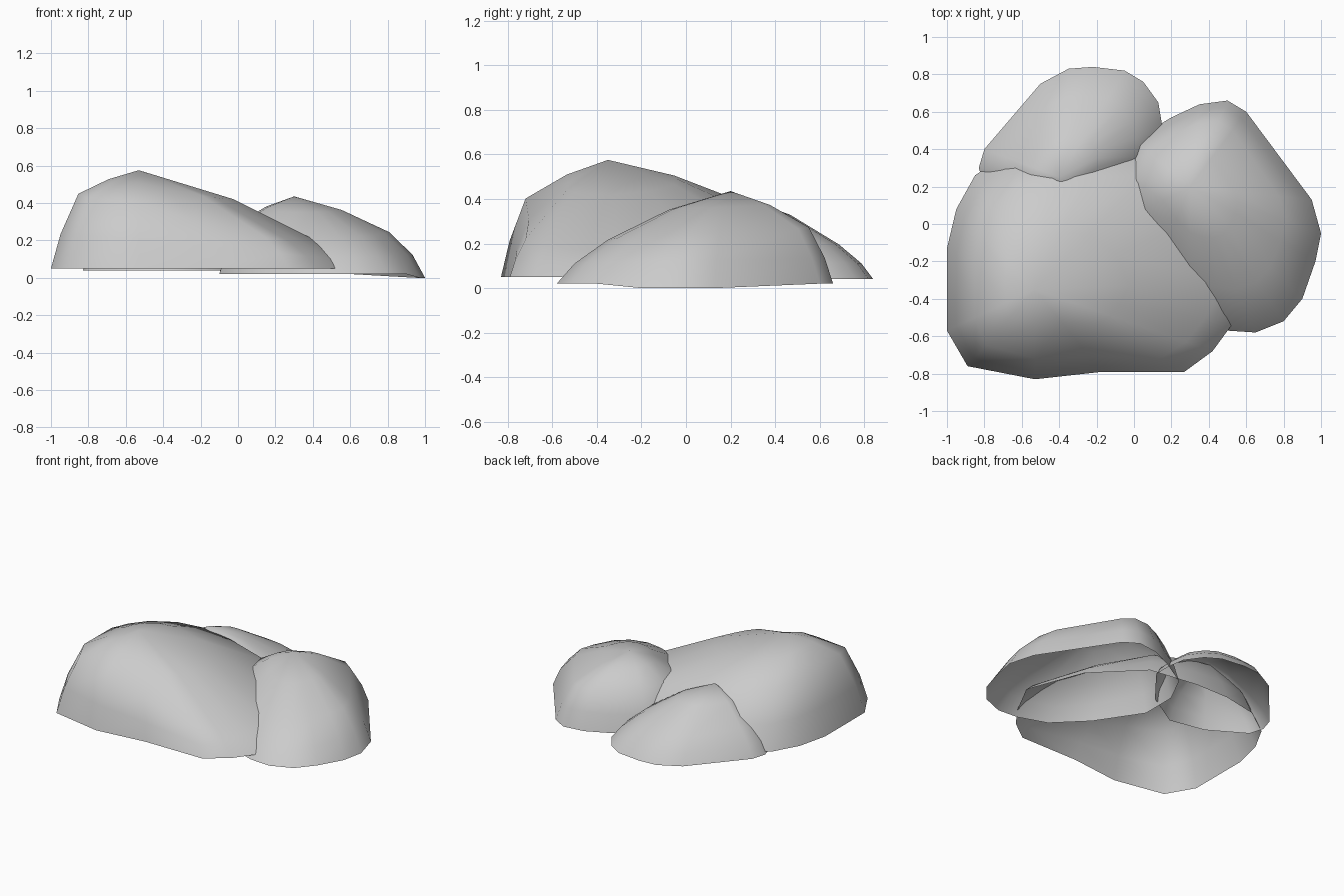
import bpy
import bmesh
from mathutils import Vector

cube = bpy.data.objects.get("Cube")
if cube:
    bpy.data.objects.remove(cube)

stone = bpy.data.materials.new("stone grey")
stone.use_nodes = True
grey = (0.6, 0.6, 0.6, 1)
stone.diffuse_color = grey
stone.node_tree.nodes["Principled BSDF"].inputs["Base Color"].default_value = grey


def blend_shoulder(direction, east, north, west, south):
    """Mix the (reach, height) of the four sides for a compass direction."""
    x, y = direction.normalized()
    x_side = Vector(east if x > 0 else west)
    y_side = Vector(north if y > 0 else south)
    return x_side * x * x + y_side * y * y


def rock(name, peak, base, outline, **shoulders):
    """Open dome with a blunt crown, a shoulder and a steep wall down to the rim."""
    centre = Vector(peak[:2])
    rise = peak[2] - base
    bm = bmesh.new()
    columns = []
    for point in outline:
        spoke = Vector(point) - centre
        reach, height = blend_shoulder(spoke, **shoulders)
        rim = (1, 0)
        wall = (reach + (1 - reach) * 0.65, height * 0.46)
        crown = (reach / 2, 1 - (1 - height) * 0.38)
        column = []
        for out, up in (rim, wall, (reach, height), crown):
            x, y = centre + spoke * out
            column.append(bm.verts.new((x, y, base + rise * up)))
        columns.append(column)
    top = bm.verts.new(peak)
    for this, following in zip(columns, columns[1:] + columns[:1]):
        for low, high in zip(range(3), range(1, 4)):
            bm.faces.new((this[low], following[low], following[high], this[high]))
        bm.faces.new((this[-1], following[-1], top))
    for face in bm.faces:
        face.smooth = True
    mesh = bpy.data.meshes.new(name)
    bm.to_mesh(mesh)
    bm.free()
    mesh.materials.append(stone)
    obj = bpy.data.objects.new(name, mesh)
    bpy.context.collection.objects.link(obj)
    return obj


# Outlines run anticlockwise seen from above
rock("large_rock", (-0.53, -0.35, 0.575), 0.05,
     [(-1, -0.57), (-0.89, -0.76), (-0.53, -0.83), (-0.17, -0.79), (0.27, -0.79),
      (0.42, -0.68), (0.53, -0.53), (0.65, -0.3), (0.5, 0.1), (0.2, 0.4),
      (-0.15, 0.45), (-0.4, 0.45), (-0.65, 0.4), (-0.85, 0.26), (-0.95, 0.08),
      (-1, -0.13)],
     east=(0.86, 0.22), north=(0.74, 0.66), west=(0.67, 0.78), south=(0.77, 0.67))

side = rock("side_rock", (0.3, 0.2, 0.435), 0.02,
            [(0.5, -0.57), (0.65, -0.58), (0.8, -0.52), (0.9, -0.4), (0.97, -0.2),
             (1, -0.05), (0.95, 0.13), (0.6, 0.6), (0.5, 0.66), (0.35, 0.64),
             (0.2, 0.57), (0, 0.45), (-0.1, 0.25), (-0.1, 0), (0.1, -0.3),
             (0.3, -0.5)],
            east=(0.73, 0.55), north=(0.77, 0.62), west=(0.74, 0.66), south=(0.7, 0.46))
# The outer tip of the side rock dips to the ground
for vert in side.data.vertices:
    if vert.co.z < 0.03 and vert.co.x > 0.94:
        vert.co.z = 0

rock("back_rock", (-0.4, 0.25, 0.41), 0.04,
     [(0.15, 0.4), (0.15, 0.53), (0.13, 0.65), (0.05, 0.76), (-0.05, 0.82),
      (-0.22, 0.84), (-0.35, 0.83), (-0.5, 0.75), (-0.8, 0.4), (-0.83, 0.3),
      (-0.8, 0.2), (-0.55, 0.05), (-0.3, 0), (-0.05, 0.15)],
     east=(0.73, 0.43), north=(0.74, 0.42), west=(0.7, 0.45), south=(0.7, 0.5))
